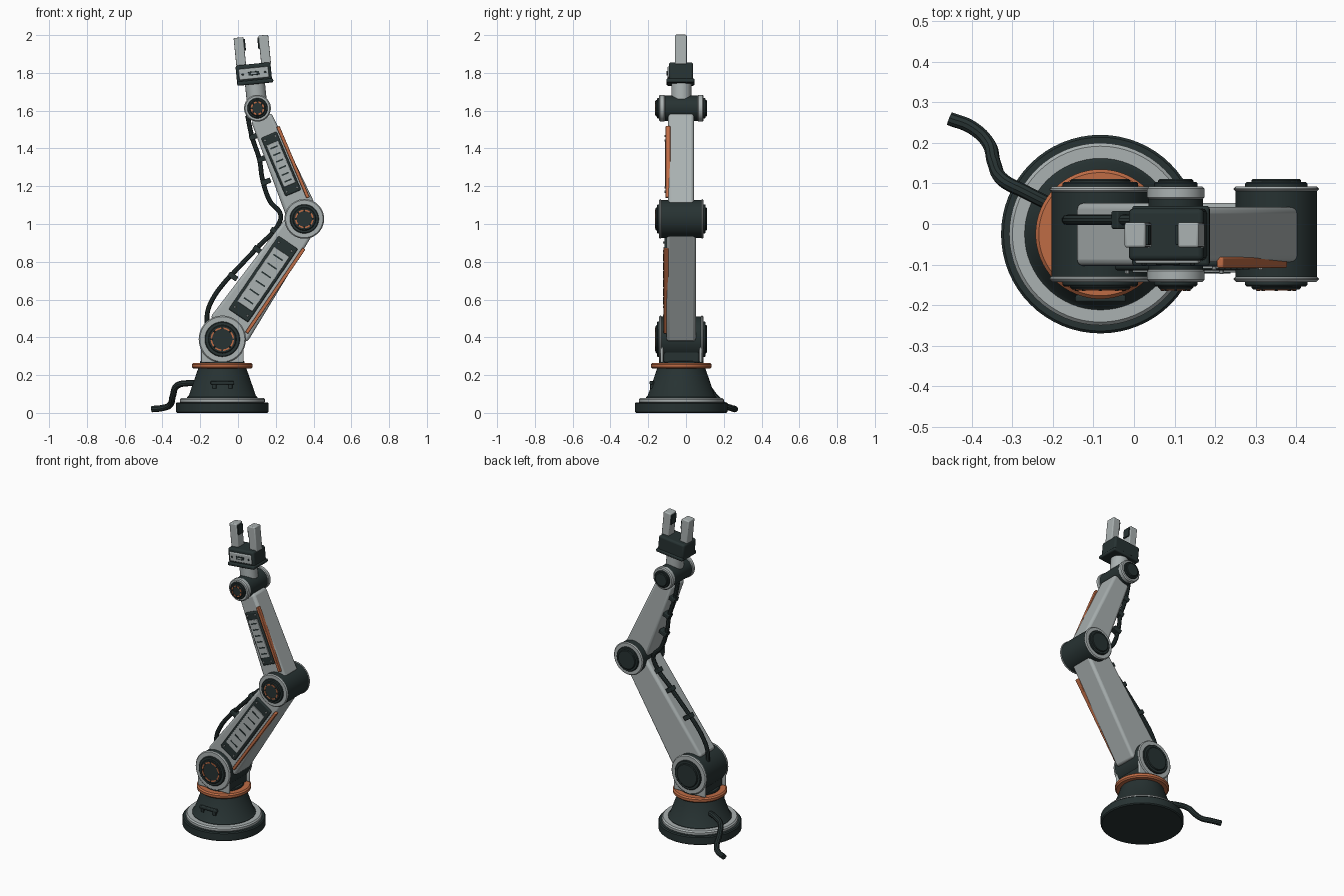
import bpy, bmesh, math
from mathutils import Matrix, Vector

cube = bpy.data.objects.get("Cube")
if cube:
    bpy.data.objects.remove(cube, do_unlink=True)


def material(name, rgb):
    m = bpy.data.materials.new(name)
    m.use_nodes = True
    m.diffuse_color = (*rgb, 1)
    m.node_tree.nodes["Principled BSDF"].inputs["Base Color"].default_value = (*rgb, 1)
    return m


LIGHT = material("light grey", (0.40, 0.44, 0.44))
DARK = material("dark charcoal", (0.02, 0.032, 0.032))
ORANGE = material("burnt orange", (0.52, 0.15, 0.06))
MID_Y = -0.025


def finish(name, mesh, mat, matrix):
    mesh.materials.append(mat)
    ob = bpy.data.objects.new(name, mesh)
    bpy.context.collection.objects.link(ob)
    ob.matrix_world = matrix
    return ob


def block(name, lo, hi, mat, frame=Matrix(), bevel=0.0, taper=1.0):
    """Box between two corners, its top end narrowed in x by taper."""
    bm = bmesh.new()
    bmesh.ops.create_cube(bm, size=1)
    lo, hi = Vector(lo), Vector(hi)
    mid, size = (lo + hi) / 2, hi - lo
    for v in bm.verts:
        k = taper if v.co.z > 0 else 1
        v.co = Vector((v.co.x * size.x * k, v.co.y * size.y, v.co.z * size.z)) + mid
    mesh = bpy.data.meshes.new(name)
    bm.to_mesh(mesh)
    bm.free()
    ob = finish(name, mesh, mat, frame)
    if bevel:
        mod = ob.modifiers.new("rounded edges", "BEVEL")
        mod.width, mod.segments = bevel, 3
    return ob


def lathe(name, profile, mat, frame, closed=False, steps=64):
    """Spin a (radius, height) profile round the local z axis."""
    bm = bmesh.new()
    vs = [bm.verts.new((r, 0, h)) for r, h in profile]
    pairs = list(zip(vs, vs[1:])) + ([(vs[-1], vs[0])] if closed else [])
    edges = [bm.edges.new(p) for p in pairs]
    bmesh.ops.spin(bm, geom=vs + edges, cent=(0, 0, 0), axis=(0, 0, 1),
                   angle=math.tau, steps=steps, use_merge=True)
    bmesh.ops.remove_doubles(bm, verts=bm.verts, dist=1e-5)
    bmesh.ops.recalc_face_normals(bm, faces=bm.faces)
    mesh = bpy.data.meshes.new(name)
    bm.to_mesh(mesh)
    bm.free()
    return finish(name, mesh, mat, frame)


def disc(name, r, a, b, mat, frame, c=0.004, steps=64):
    return lathe(name, [(0, a), (r - c, a), (r, a + c), (r, b - c), (r - c, b), (0, b)],
                 mat, frame, steps=steps)


def ring(name, r0, r1, a, b, mat, frame):
    return lathe(name, [(r0, a), (r1, a), (r1, b), (r0, b)], mat, frame, closed=True)


def cable(name, points, radius):
    cu = bpy.data.curves.new(name, "CURVE")
    cu.dimensions = "3D"
    cu.bevel_depth, cu.bevel_resolution, cu.use_fill_caps = radius, 3, True
    sp = cu.splines.new("BEZIER")
    sp.bezier_points.add(len(points) - 1)
    for bp, p in zip(sp.bezier_points, points):
        bp.co = p
        bp.handle_left_type = bp.handle_right_type = "AUTO"
    tmp = bpy.data.objects.new(name + "_path", cu)
    bpy.context.collection.objects.link(tmp)
    mesh = bpy.data.meshes.new_from_object(tmp.evaluated_get(bpy.context.evaluated_depsgraph_get()))
    bpy.data.objects.remove(tmp, do_unlink=True)
    mesh.materials.clear()
    finish(name, mesh, DARK, Matrix())


def frame_along(a, b):
    """Frame at a, local z pointing towards b within the xz plane."""
    angle = math.atan2(b[0] - a[0], b[1] - a[1])
    return Matrix.Translation((a[0], 0, a[1])) @ Matrix.Rotation(angle, 4, "Y")


SHOULDER, ELBOW, WRIST = (-0.083, 0.39), (0.351, 1.027), (0.103, 1.613)
upper, fore = frame_along(SHOULDER, ELBOW), frame_along(ELBOW, WRIST)
hand = frame_along(WRIST, (0.085, 1.793))

# Base: foot, trim ring, cone and turntable
base = Matrix.Translation((-0.083, MID_Y, 0))
disc("base_foot", 0.245, 0, 0.056, DARK, base, 0.006)
disc("base_trim", 0.225, 0.05, 0.08, LIGHT, base, 0.008)
lathe("base_cone", [(0, 0.07), (0.187, 0.07), (0.187, 0.083), (0.178, 0.09),
                    (0.127, 0.237), (0, 0.237)], DARK, base)
disc("turntable", 0.16, 0.234, 0.265, ORANGE, base, 0.008)
disc("turntable_top", 0.118, 0.26, 0.275, DARK, base)

# Front handle on the base
block("handle_bar", (-0.145, -0.193, 0.15), (-0.02, -0.175, 0.168), DARK, bevel=0.005)
for side, x in (("right", -0.125), ("left", -0.04)):
    block("handle_post_" + side, (x - 0.011, -0.19, 0.128), (x + 0.011, -0.13, 0.165), DARK, bevel=0.004)

# Shoulder yoke
block("yoke_core", (-0.18, -0.118, 0.265), (0.015, 0.072, 0.39), DARK, bevel=0.01)
for side, y in (("front", -0.128), ("back", 0.078)):
    block("yoke_cheek_" + side, (-0.195, y - 0.008, 0.266), (0.03, y + 0.008, 0.38), LIGHT, bevel=0.006)


# Joints: dark drum, light collars, dark caps, orange front ring
def joint(name, centre, r, inset, cap, accent):
    fr = Matrix.Translation((centre[0], MID_Y, centre[1])) @ Matrix.Rotation(math.pi / 2, 4, "X")
    disc(name + "_drum", r - 0.004, -0.11, 0.11, DARK, fr)
    for side, s in (("front", 1), ("back", -1)):
        def span(a, b):
            return sorted((s * a, s * b))
        disc(f"{name}_collar_{side}", r, *span(inset, 0.118), LIGHT, fr, 0.006)
        disc(f"{name}_cap_{side}", cap, *span(0.11, 0.129), DARK, fr)
        disc(f"{name}_cap_centre_{side}", cap * 0.8, *span(0.12, 0.136), DARK, fr)
    ring(name + "_accent", accent - 0.004, accent + 0.004, 0.13, 0.1385, ORANGE, fr)
    for i in range(8):
        spot = Matrix.Rotation(i * math.tau / 8, 4, "Z") @ Matrix.Translation((accent, 0, 0))
        disc(f"{name}_bolt_{i}", 0.005, 0.13, 0.14, DARK, fr @ spot, 0.001, 8)


joint("shoulder", SHOULDER, 0.125, 0.102, 0.093, 0.058)
joint("elbow", ELBOW, 0.105, 0.104, 0.077, 0.045)
joint("wrist", WRIST, 0.071, 0.085, 0.054, 0.032)


# Arm segments: tapered shell, vent panel and orange strip
def arm(name, fr, half, taper, y0, y1, t0, t1, panel_t, panel, vent, strip):
    block(name + "_shell", (-half, y0, t0), (half, y1, t1), LIGHT, fr, 0.016, taper)
    pw, pl = panel
    vw, vl = vent
    block(name + "_panel", (-pw / 2, y0 - 0.011, panel_t - pl / 2),
          (pw / 2, y0 + 0.01, panel_t + pl / 2), DARK, fr, 0.008)
    block(name + "_vent", (-vw / 2, y0 - 0.016, panel_t - vl / 2),
          (vw / 2, y0, panel_t + vl / 2), LIGHT, fr, 0.003)
    for i in range(6):
        t = panel_t + (i - 2.5) * vl / 6.3
        block(f"{name}_slot_{i}", (-vw * 0.3, y0 - 0.018, t - 0.004),
              (vw * 0.3, y0 - 0.01, t + 0.004), DARK, fr)
    for sx in (-1, 1):
        for st in (-1, 1):
            spot = Matrix.Translation((sx * pw * 0.33, y0 - 0.01, panel_t + st * pl * 0.44))
            disc(f"{name}_screw_{sx}_{st}", 0.006, 0, 0.009, LIGHT,
                 fr @ spot @ Matrix.Rotation(math.pi / 2, 4, "X"), 0.001, 10)
    sx, s0, s1 = strip
    block(name + "_strip", (sx - 0.009, y0 - 0.014, s0), (sx + 0.009, y0 + 0.012, s1), ORANGE, fr, 0.004)


arm("upper_arm", upper, 0.118, 0.7, -0.104, 0.052, 0.06, 0.74, 0.385, (0.125, 0.47), (0.098, 0.35), (0.087, 0.10, 0.64))
arm("forearm", fore, 0.083, 0.7, -0.094, 0.042, 0.05, 0.585, 0.316, (0.09, 0.335), (0.068, 0.24), (0.062, 0.095, 0.505))

# Gripper: neck, head and face plate
neck = hand @ Matrix.Translation((0, MID_Y, 0))
disc("gripper_neck", 0.053, 0.04, 0.135, LIGHT, neck)
block("gripper_flange", (-0.094, -0.104, 0.128), (0.098, 0.045, 0.15), DARK, hand, 0.008)
block("gripper_head", (-0.094, -0.09, 0.135), (0.092, 0.038, 0.236), DARK, hand, 0.012)
block("face_plate", (-0.08, -0.098, 0.157), (0.078, -0.085, 0.215), LIGHT, hand, 0.006)
block("face_slot", (-0.03, -0.101, 0.176), (0.028, -0.095, 0.196), DARK, hand, 0.002)
block("face_slot_bar", (-0.016, -0.103, 0.182), (0.014, -0.1, 0.19), LIGHT, hand)
for side, s in (("right", -1), ("left", 1)):
    disc("face_screw_" + side, 0.006, 0, 0.005, DARK,
         hand @ Matrix.Translation((s * 0.06, -0.097, 0.186)) @ Matrix.Rotation(math.pi / 2, 4, "X"), 0.001, 10)
    # Fingers with dark grip pads facing inwards
    x = 0.003 + s * 0.066
    block("finger_" + side, (x - 0.026, -0.058, 0.225), (x + 0.026, 0.004, 0.382), LIGHT, hand, 0.006)
    p = x - s * 0.026
    block("finger_pad_" + side, (p - 0.007, -0.052, 0.31), (p + 0.007, -0.002, 0.372), DARK, hand, 0.003)

# Arm hose with clips, and the power lead
hose = [(-0.165, 0.47), (-0.16, 0.54), (-0.13, 0.61), (-0.077, 0.684), (-0.013, 0.753),
        (0.103, 0.876), (0.215, 1.0), (0.225, 1.05), (0.17, 1.12), (0.13, 1.236),
        (0.113, 1.342), (0.075, 1.459), (0.05, 1.575)]
cable("arm_hose", [(x, 0.01, z) for x, z in hose], 0.013)
for i, (x, z) in enumerate([(-0.034, 0.727), (0.098, 0.868), (0.19, 0.965),
                            (0.14, 1.22), (0.12, 1.342), (0.078, 1.46)]):
    seg = upper if i < 3 else fore
    p = seg.inverted() @ Vector((x, 0.01, z))
    block(f"hose_clip_{i}", (p.x - 0.018, p.y - 0.022, p.z - 0.014),
          (p.x + 0.035, p.y + 0.022, p.z + 0.014), DARK, seg, 0.004)
cable("power_lead", [(-0.19, 0.04, 0.155), (-0.27, 0.08, 0.157), (-0.325, 0.11, 0.142),
                     (-0.345, 0.15, 0.09), (-0.36, 0.2, 0.042), (-0.4, 0.238, 0.026),
                     (-0.455, 0.26, 0.02)], 0.017)

# Smooth shading with sharp edges kept
for ob in bpy.context.view_layer.objects:
    ob.select_set(ob.type == "MESH")
bpy.context.view_layer.objects.active = bpy.data.objects["base_foot"]
bpy.ops.object.shade_smooth_by_angle(angle=math.radians(35))
